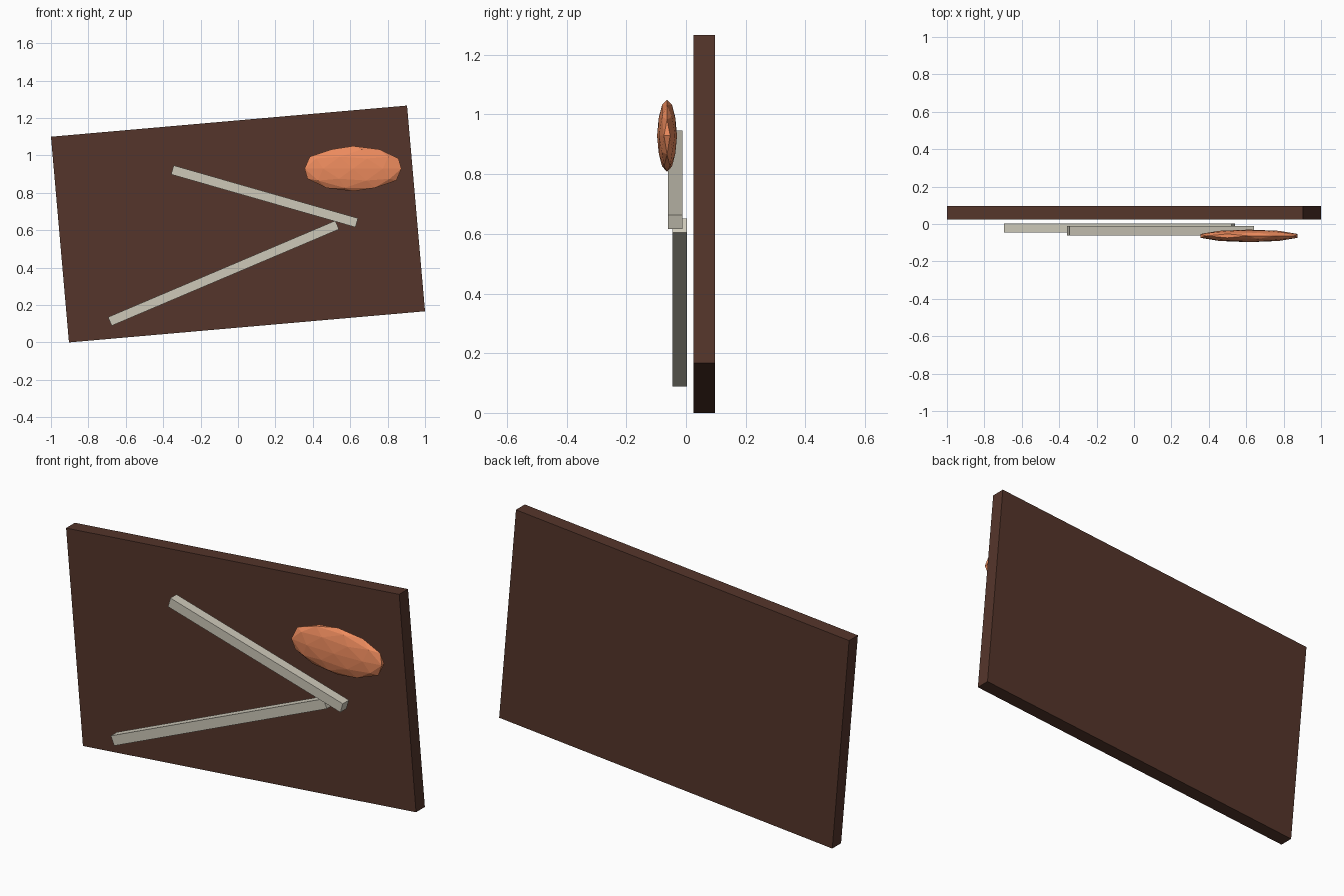
import bpy
from math import radians

if "Cube" in bpy.data.objects:
    bpy.data.objects.remove(bpy.data.objects["Cube"])


def material(name, rgb):
    mat = bpy.data.materials.new(name)
    mat.diffuse_color = (*rgb, 1)
    mat.use_nodes = True
    mat.node_tree.nodes["Principled BSDF"].inputs["Base Color"].default_value = mat.diffuse_color
    return mat


brown = material("dark_wood", (0.09, 0.036, 0.024))
cream = material("pale_bone", (0.61, 0.58, 0.485))
orange = material("orange", (0.855, 0.262, 0.112))


def slab(name, center, size, tilt, mat):
    """Box whose right end is raised by tilt degrees in the front view."""
    bpy.ops.mesh.primitive_cube_add(size=1, location=center,
                                    rotation=(0, radians(-tilt), 0))
    ob = bpy.context.object
    ob.name = name
    ob.scale = size
    ob.data.materials.append(mat)
    return ob


# Tilted backing board
slab("board", (0, 0.061, 0.633), (1.911, 0.072, 1.104), 5, brown)

# Two crossing hands in front of the board
slab("lower_bar", (-0.0775, -0.021, 0.37), (1.32, 0.05, 0.05), 23, cream)
slab("upper_bar", (0.142, -0.036, 0.781), (1.025, 0.05, 0.05), -16, cream)

# Flattened faceted blob
bpy.ops.mesh.primitive_ico_sphere_add(subdivisions=2, radius=1,
                                      location=(0.615, -0.0635, 0.929))
blob = bpy.context.object
blob.name = "faceted_blob"
blob.scale = (0.272, 0.0335, 0.121)
blob.data.materials.append(orange)
